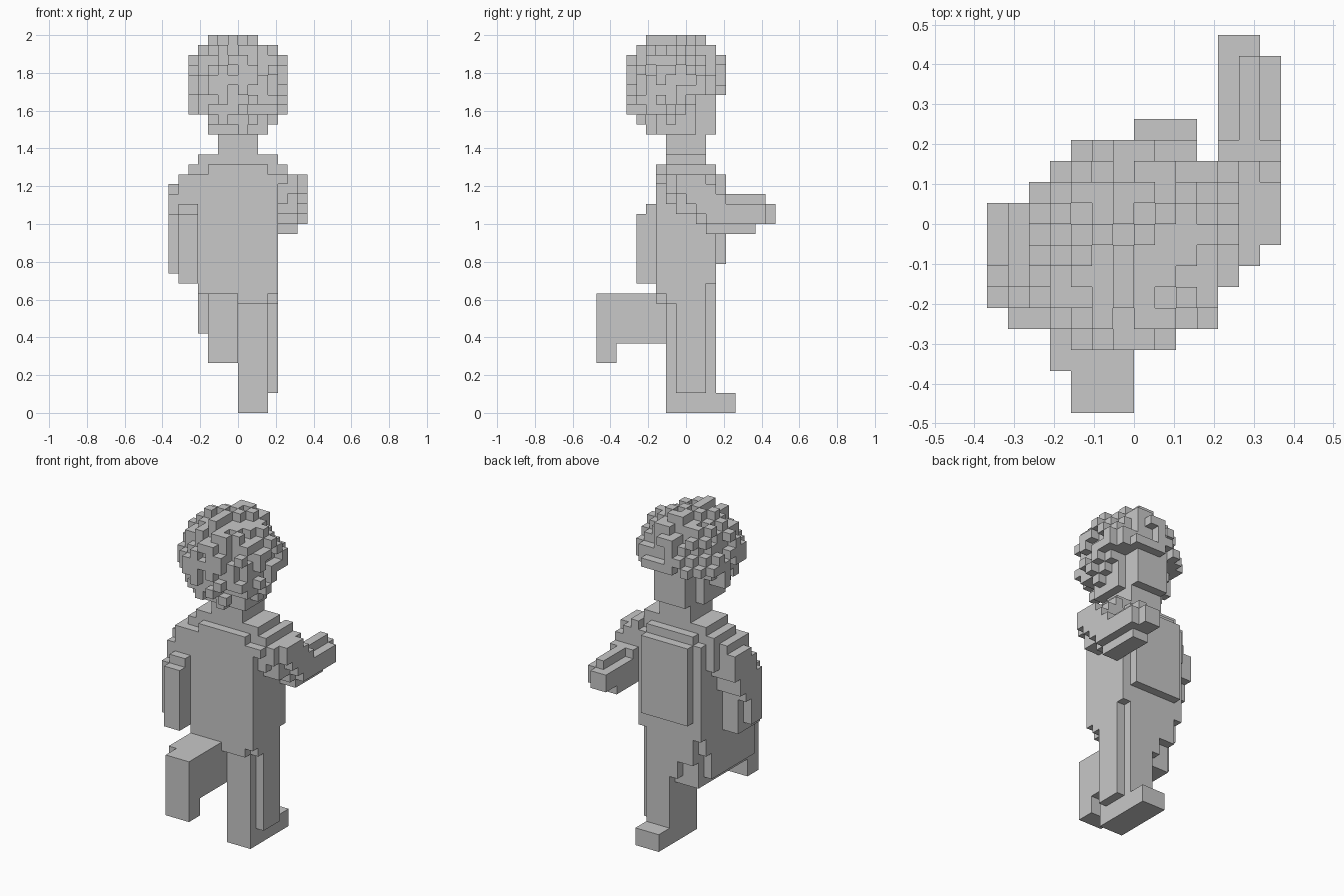
import bpy, bmesh, random
from math import sqrt

random.seed(4)
U = 1 / 19  # edge of one cell

if "Cube" in bpy.data.objects:
    bpy.data.objects.remove(bpy.data.objects["Cube"], do_unlink=True)

grey = bpy.data.materials.new("plain_grey")
grey.use_nodes = True
colour = (0.58, 0.58, 0.58, 1)
grey.diffuse_color = colour
grey.node_tree.nodes["Principled BSDF"].inputs["Base Color"].default_value = colour


def box(x0, x1, y0, y1, z0, z1):
    """All grid cells inside a box."""
    return {(x, y, z) for x in range(x0, x1) for y in range(y0, y1) for z in range(z0, z1)}


SIDES = [(axis, s) for axis in range(3) for s in (0, 1)]


def build(name, cells):
    """Skin a set of cells with merged flat outer faces."""
    bm = bmesh.new()
    for cell in cells:
        for axis, s in SIDES:
            near = list(cell)
            near[axis] += 1 if s else -1
            if tuple(near) in cells:
                continue
            corners = []
            for a, b in ((0, 0), (1, 0), (1, 1), (0, 1)):
                p = list(cell)
                p[axis] += s
                p[(axis + 1) % 3] += a
                p[(axis + 2) % 3] += b
                corners.append(bm.verts.new([c * U for c in p]))
            bm.faces.new(corners if s else corners[::-1])
    bmesh.ops.remove_doubles(bm, verts=bm.verts, dist=U / 100)
    bmesh.ops.dissolve_limit(bm, angle_limit=0.01, verts=bm.verts, edges=bm.edges)
    mesh = bpy.data.meshes.new(name)
    bm.to_mesh(mesh)
    bm.free()
    mesh.materials.append(grey)
    bpy.context.collection.objects.link(bpy.data.objects.new(name, mesh))


# Torso with stepped shoulders, chest panel and neck
build("torso", box(-4, 3, -3, 2, 11, 24) | box(3, 4, -3, 2, 12, 24) | box(3, 4, -2, 2, 11, 12)
      | box(-4, 4, 2, 3, 13, 24) | box(-3, 3, -3, 3, 24, 25)
      | box(-4, 4, -2, 2, 24, 26))
build("chest_panel", box(-3, 3, 3, 4, 15, 24))
build("neck", box(-2, 2, -2, 2, 26, 29))

# Standing leg with foot
build("standing_leg", box(0, 3, -2, 3, 0, 13) | box(3, 4, -1, 2, 2, 13))
build("standing_foot", box(0, 3, -2, 5, 0, 2))

# Leg bent backwards, with its foot hanging down
build("raised_leg", box(-3, 0, -9, 2, 7, 12) | box(-4, -3, -7, 1, 8, 12)
      | box(-3, 0, 2, 3, 10, 13) | box(-1, 0, 2, 3, 8, 10))
build("raised_foot", box(-3, 0, -9, -7, 5, 7))

# Arm swung backwards, stepping back as it goes down
build("back_upper_arm", box(-7, -4, -3, 1, 20, 22) | box(-7, -4, -2, 1, 22, 23)
      | box(-6, -4, -3, 1, 22, 24) | box(-5, -4, -3, 2, 21, 24) | box(-5, -4, -2, 2, 24, 25))
build("back_forearm", box(-6, -4, -5, -1, 13, 18) | box(-7, -4, -4, -2, 14, 17)
      | box(-7, -4, -4, -1, 17, 18) | box(-6, -4, -5, 0, 18, 20)
      | box(-7, -4, -4, 0, 18, 20) | box(-6, -4, -4, 0, 20, 21))

# Arm reaching forwards
build("reaching_upper_arm", box(4, 5, -3, 3, 23, 24) | box(4, 5, -2, 3, 21, 25)
      | box(4, 6, -2, 3, 22, 24) | box(4, 6, -1, 3, 20, 22)
      | box(4, 7, -1, 2, 22, 24) | box(4, 7, 0, 3, 21, 23))
build("reaching_forearm", box(4, 7, 1, 8, 20, 21) | box(4, 7, 2, 8, 19, 20)
      | box(4, 6, 1, 9, 19, 21) | box(4, 6, 2, 7, 18, 19)
      | box(5, 6, 3, 8, 21, 22) | box(4, 7, 1, 4, 21, 22))

# Flat face and jaw
build("face", box(-2, 2, 0, 3, 28, 34) | box(-3, 3, -3, 1, 28, 34))

# Curly hair: a round core with mostly checkered tufts in its outer layer
hair = set()
for x, y, z in sorted(box(-5, 5, -6, 4, 28, 38)):
    if (y >= 1 and z < 32) or (y >= -1 and z < 30) or (y >= -2 and z < 29):
        continue
    d = sqrt((x + .5) ** 2 + (y + 1.5) ** 2 + (z + .5 - 33) ** 2)
    chance = 0.25 if (x + y + z) % 2 else 0.8
    if d < 4.5 or (d < 5.2 and random.random() < chance):
        hair.add((x, y, z))
build("curly_hair", hair)
